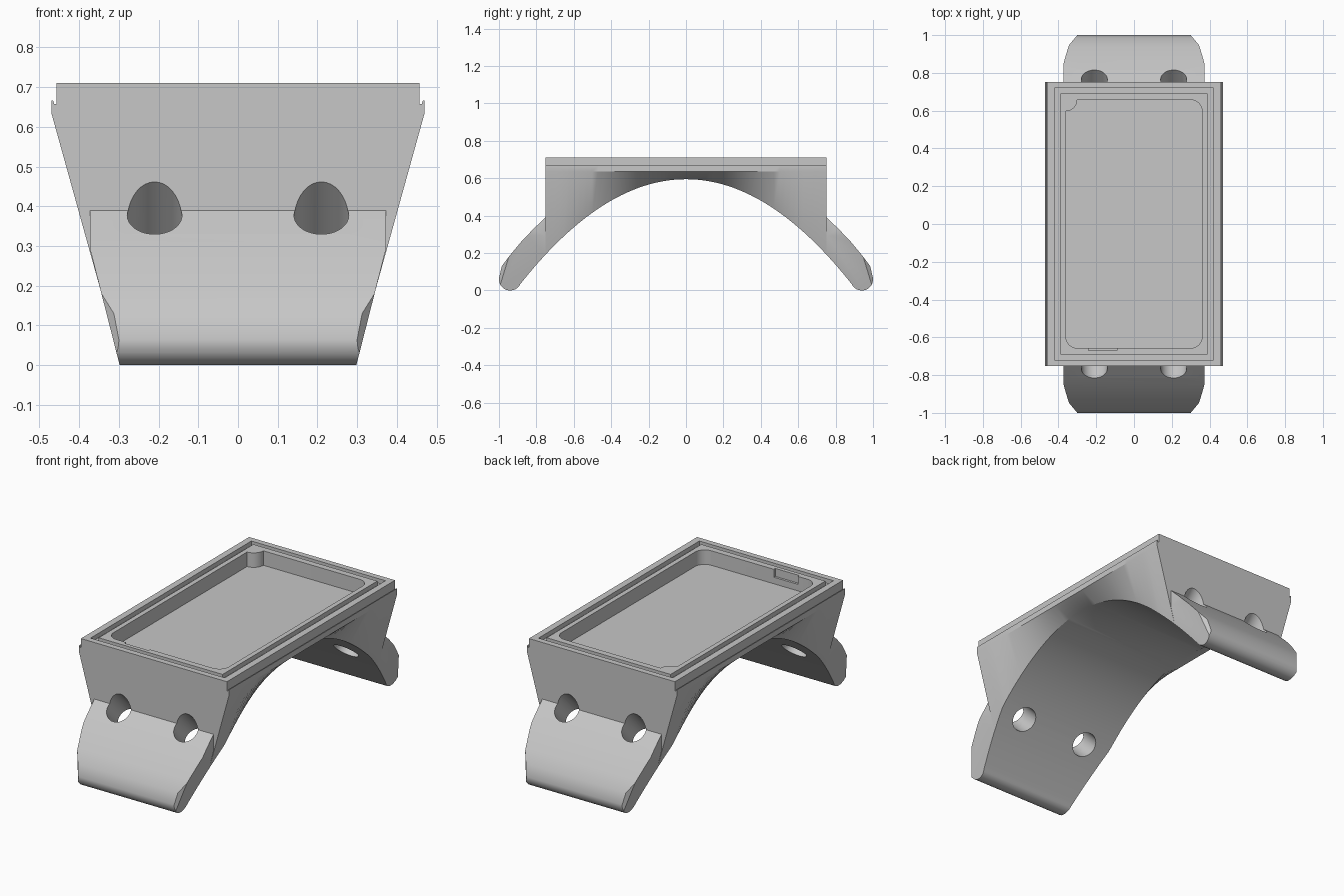
import bpy, bmesh, math
from mathutils import Vector

cube = bpy.data.objects.get("Cube")
if cube:
    bpy.data.objects.remove(cube, do_unlink=True)

grey = bpy.data.materials.new("plain grey")
grey.use_nodes = True
colour = (0.57, 0.57, 0.57, 1)
grey.diffuse_color = colour
grey.node_tree.nodes["Principled BSDF"].inputs["Base Color"].default_value = colour

END = 0.752                        # half length of the block
LEG_W = 0.373                      # half width of the legs
TOP = 0.71


def arch(y):
    """Height of the parabolic underside."""
    return 0.595 - 0.715 * y * y


def arc(cx, cy, r, a0, a1, n=8):
    angles = [math.radians(a0 + (a1 - a0) * i / n) for i in range(n + 1)]
    return [(cx + r * math.cos(a), cy + r * math.sin(a)) for a in angles]


def loft(name, rings, loop=False, planes=()):
    """Skin a row of equal rings, cap or close it, then trim it with planes."""
    bm = bmesh.new()
    rows = [[bm.verts.new(p) for p in ring] for ring in rings]
    n = len(rows[0])
    pairs = list(zip(rows, rows[1:]))
    if loop:
        pairs.append((rows[-1], rows[0]))
    else:
        bm.faces.new(rows[0])
        bm.faces.new(rows[-1])
    for a, b in pairs:
        for i in range(n):
            j = (i + 1) % n
            bm.faces.new((a[i], a[j], b[j], b[i]))
    for co, no in planes:
        geom = bm.verts[:] + bm.edges[:] + bm.faces[:]
        cut = bmesh.ops.bisect_plane(bm, geom=geom, plane_co=co, plane_no=no, clear_outer=True)
        edges = [e for e in cut["geom_cut"] if isinstance(e, bmesh.types.BMEdge)]
        bmesh.ops.holes_fill(bm, edges=edges, sides=0)
    bmesh.ops.recalc_face_normals(bm, faces=bm.faces[:])
    mesh = bpy.data.meshes.new(name)
    bm.to_mesh(mesh)
    bm.free()
    mesh.materials.append(grey)
    obj = bpy.data.objects.new(name, mesh)
    bpy.context.collection.objects.link(obj)
    return obj


def subtract(obj, cutter):
    mod = obj.modifiers.new("cut", "BOOLEAN")
    mod.operation, mod.solver, mod.object = "DIFFERENCE", "EXACT", cutter
    graph = bpy.context.evaluated_depsgraph_get()
    graph.update()
    mesh = bpy.data.meshes.new_from_object(obj.evaluated_get(graph))
    obj.modifiers.clear()
    obj.data = mesh


def prism(name, outline, z0, z1):
    return loft(name, [[(x, y, z) for x, y in outline] for z in (z0, z1)])


# block: arched below, flaring out to a lipped rectangular top
def block_section(y):
    z = arch(y)
    half = [(min(LEG_W, 0.298 + 0.255 * z), z), (0.47, 0.635), (0.47, 0.667),
            (0.466, 0.667), (0.463, 0.658), (0.457, 0.658), (0.457, TOP)]
    return [(x, y, h) for x, h in half] + [(-x, y, h) for x, h in reversed(half)]


ROWS = 48
block = loft("arched_block", [block_section(END * (2 * i / ROWS - 1)) for i in range(ROWS + 1)])

# legs: curved bands with rounded feet, tapered sides and cut corners
inner = [(y, arch(y)) for y in (END + 0.135 * i / 10 for i in range(11))]
foot = arc(0.94, 0.06, 0.06, 219, 365, 12)
outer = [(0.985, 0.13), (0.94, 0.19), (0.88, 0.262), (0.815, 0.33), (END, 0.39)]
legs = []
for name, s in (("front_leg", -1), ("back_leg", 1)):
    rings = [[(x, s * y, z) for y, z in inner + foot + outer] for x in (-LEG_W, LEG_W)]
    planes = []
    for sx in (-1, 1):
        planes.append((Vector((sx * 0.298, 0, 0)), Vector((sx, 0, -0.255))))
        planes.append((Vector((sx * 0.3, s, 0)), Vector((sx * 0.06, s * 0.05, 0))))
    legs.append(loft(name, rings, planes=planes))

cutters = []

# slanted screw holes through block and legs
for s, leg in zip((-1, 1), legs):
    for x in (-0.21, 0.21):
        axis = Vector((0, s, 1)).normalized()
        side = Vector((0, -s, 1)).normalized()
        centre = Vector((x, s * 0.785, 0.397))
        rings = [[centre + axis * d + Vector((u, 0, 0)) + side * v
                  for u, v in arc(0, 0, 0.069, 0, 350, 35)] for d in (-0.3, 0.3)]
        hole = loft("hole_cutter", rings)
        cutters.append(hole)
        subtract(leg, hole)
        subtract(block, hole)

# tray: rounded pocket with a round post filling the back corner
PX, PY, R = 0.361, 0.657, 0.06
outline = arc(PX - R, PY - R, R, 0, 90)
outline += arc(-PX, PY, R, 0, -90)
outline += arc(R - PX, R - PY, R, 180, 270)
outline += arc(PX - R, R - PY, R, 270, 360)
pocket = prism("pocket_cutter", outline, 0.628, 0.8)

# small notch in the front wall of the tray
notch = prism("notch_cutter", [(-0.24, -0.64), (-0.09, -0.64), (-0.09, -0.67), (-0.24, -0.67)],
              0.665, 0.8)

# seal groove around the tray
corners = [(1, 1), (-1, 1), (-1, -1), (1, -1)]
groove = loft("groove_cutter", [
    [(sx * w, sy * l, z) for w, l, z in ((0.42, 0.719, 0.685), (0.42, 0.719, 0.8),
                                         (0.388, 0.692, 0.8), (0.388, 0.692, 0.685))]
    for sx, sy in corners], loop=True)

for cutter in (pocket, notch, groove):
    cutters.append(cutter)
    subtract(block, cutter)
for cutter in cutters:
    bpy.data.objects.remove(cutter, do_unlink=True)

# smooth curves, sharp edges
bpy.ops.object.select_all(action="DESELECT")
for obj in [block] + legs:
    obj.select_set(True)
bpy.context.view_layer.objects.active = block
bpy.ops.object.shade_smooth_by_angle(angle=math.radians(25))
